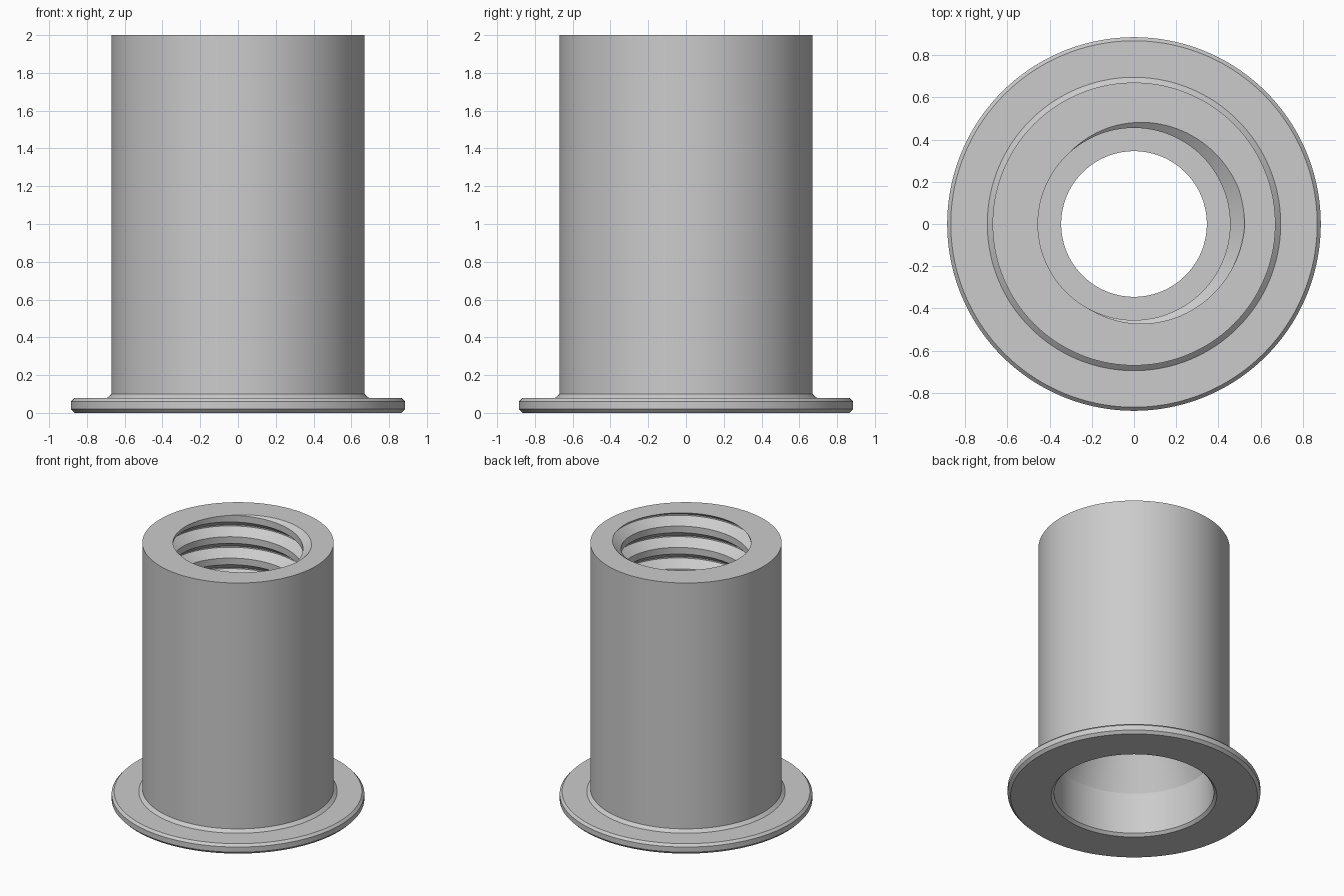
import bpy
import bmesh
import math

cube = bpy.data.objects.get("Cube")
if cube:
    bpy.data.objects.remove(cube, do_unlink=True)

SEGMENTS = 144
TOP, LEDGE = 2.0, 0.95
PITCH = 0.165
CREST_R, ROOT_R = 0.455, 0.523
HALF_OPEN, HALF_ROOT = 0.057, 0.005
START_ANGLE = math.radians(8)

# Outer wall, from the underside of the flange up to the top rim
OUTER = [(0.58, 0), (0.865, 0), (0.885, 0.02), (0.885, 0.06), (0.868, 0.078),
         (0.695, 0.078), (0.67, 0.1), (0.67, TOP)]
# Inner wall below the thread: ledge, narrow hole, flared cone, wide bore
LOWER_BORE = [(0.345, LEDGE), (0.345, 0.8), (0.56, 0.34), (0.56, 0.02)]


def groove_radius(offset):
    """Radius of the thread at a height offset from the groove centre."""
    u = abs((offset + PITCH / 2) % PITCH - PITCH / 2)
    t = (HALF_OPEN - u) / (HALF_OPEN - HALF_ROOT)
    return CREST_R + (ROOT_R - CREST_R) * min(1, max(0, t))


def thread_column(angle):
    """Helical thread cross-section, clipped to the threaded height."""
    centre = TOP + PITCH * (angle - START_ANGLE) / math.tau
    turns = math.ceil((TOP - LEDGE) / PITCH) + 2
    points = [(groove_radius(TOP - centre), TOP)]
    for turn in range(-1, turns):
        for step in (HALF_OPEN, HALF_ROOT, -HALF_ROOT, -HALF_OPEN):
            z = min(TOP, max(LEDGE, centre - turn * PITCH + step))
            points.append((groove_radius(z - centre), z))
    points.append((groove_radius(LEDGE - centre), LEDGE))
    return points


# Sweep the full cross-section around the axis
bm = bmesh.new()
columns = []
for i in range(SEGMENTS + 1):
    a = math.tau * i / SEGMENTS
    section = OUTER + thread_column(a) + LOWER_BORE
    columns.append([bm.verts.new((r * math.cos(a), r * math.sin(a), z))
                    for r, z in section])
for left, right in zip(columns, columns[1:]):
    for k in range(len(left)):
        j = (k + 1) % len(left)
        bm.faces.new((left[k], right[k], right[j], left[j]))
bmesh.ops.remove_doubles(bm, verts=bm.verts, dist=0.00005)
bmesh.ops.recalc_face_normals(bm, faces=bm.faces)

mesh = bpy.data.meshes.new("threaded_flanged_insert")
bm.to_mesh(mesh)
bm.free()
insert = bpy.data.objects.new("threaded_flanged_insert", mesh)
bpy.context.collection.objects.link(insert)

# Plain grey metal
grey = bpy.data.materials.new("light_grey")
grey.use_nodes = True
colour = (0.6, 0.6, 0.6, 1)
grey.diffuse_color = colour
grey.node_tree.nodes["Principled BSDF"].inputs["Base Color"].default_value = colour
mesh.materials.append(grey)

# Smooth round walls with crisp edges
bpy.ops.object.select_all(action="DESELECT")
insert.select_set(True)
bpy.context.view_layer.objects.active = insert
bpy.ops.object.shade_smooth_by_angle(angle=math.radians(20))
